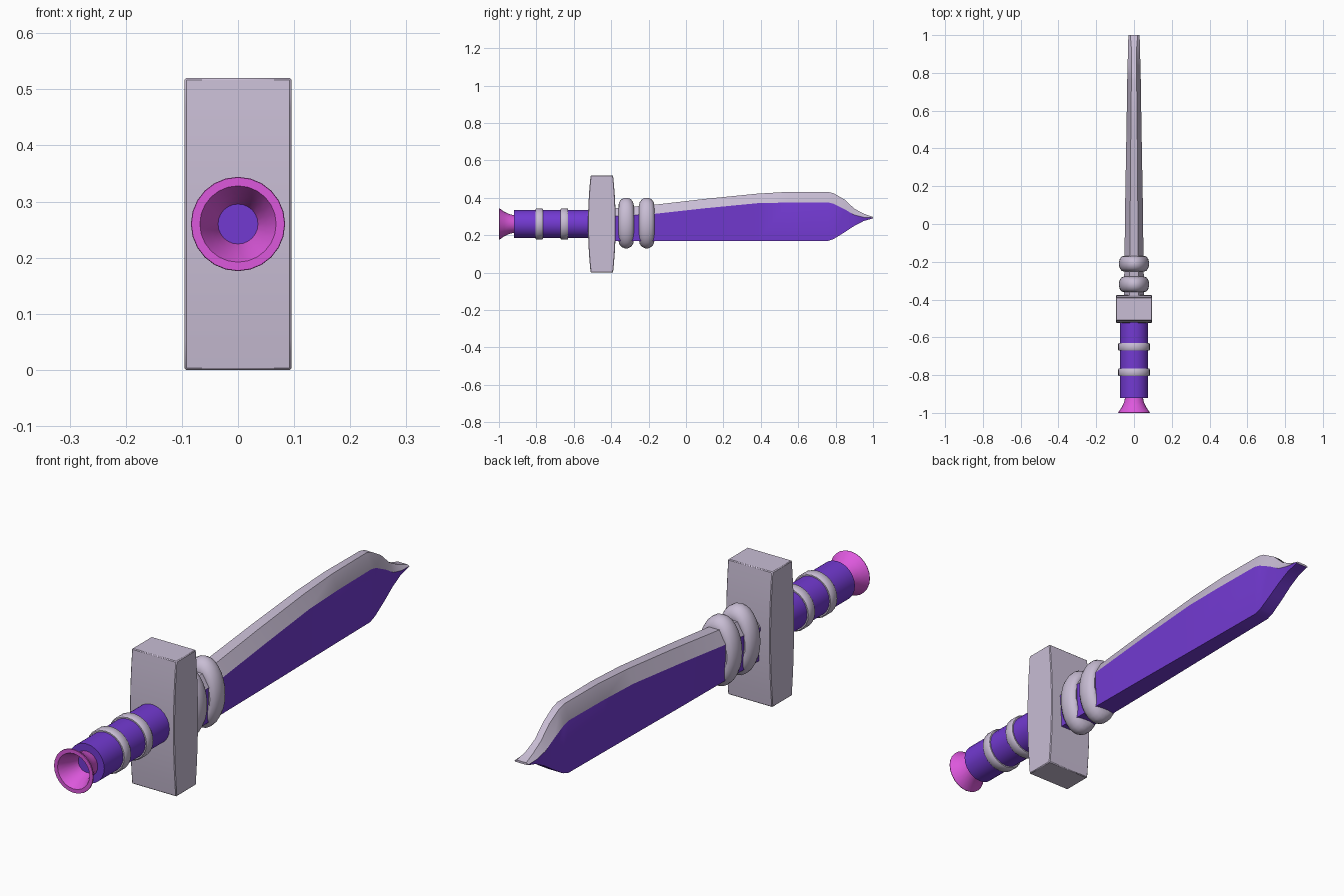
import bpy, bmesh, math

if "Cube" in bpy.data.objects:
    bpy.data.objects.remove(bpy.data.objects["Cube"])

AXIS_Z = 0.26  # height of the sword's long axis


def material(name, rgb):
    m = bpy.data.materials.new(name)
    m.diffuse_color = (*rgb, 1)
    m.use_nodes = True
    m.node_tree.nodes["Principled BSDF"].inputs["Base Color"].default_value = m.diffuse_color
    return m


GREY = material("pale lilac grey", (0.58, 0.51, 0.66))
PURPLE = material("purple", (0.17, 0.042, 0.64))
PINK = material("pink", (0.72, 0.098, 0.72))


def finish(name, bm, mats, angle=30):
    bmesh.ops.recalc_face_normals(bm, faces=bm.faces[:])
    mesh = bpy.data.meshes.new(name)
    bm.to_mesh(mesh)
    bm.free()
    for m in mats:
        mesh.materials.append(m)
    ob = bpy.data.objects.new(name, mesh)
    bpy.context.collection.objects.link(ob)
    bpy.ops.object.select_all(action='DESELECT')
    ob.select_set(True)
    bpy.context.view_layer.objects.active = ob
    bpy.ops.object.shade_smooth_by_angle(angle=math.radians(angle))
    return ob


def lathe(name, profile, mat, sides=24, closed=False, caps=False, sx=1.0, z=AXIS_Z):
    """Turn a (y, radius) profile around the long axis."""
    bm = bmesh.new()
    rings = []
    for y, r in profile:
        rings.append([bm.verts.new((sx * r * math.sin(2 * math.pi * i / sides), y,
                                    z + r * math.cos(2 * math.pi * i / sides)))
                      for i in range(sides)])
    pairs = list(zip(rings, rings[1:]))
    if closed:
        pairs.append((rings[-1], rings[0]))
    for a, b in pairs:
        for i in range(sides):
            j = (i + 1) % sides
            bm.faces.new((a[i], a[j], b[j], b[i]))
    if caps:
        bm.faces.new(rings[0])
        bm.faces.new(rings[-1])
    return finish(name, bm, [mat], 40)


# grip with two bands
lathe("grip", [(-0.92, 0.075), (-0.45, 0.075)], PURPLE, caps=True)
for i, y in enumerate((-0.785, -0.65)):
    lathe(f"grip_band_{i + 1}",
          [(y - 0.02, 0.07), (y - 0.02, 0.080), (y - 0.015, 0.084),
           (y + 0.015, 0.084), (y + 0.02, 0.080), (y + 0.02, 0.07)], GREY, closed=True)

# hollow flared pommel
lathe("pommel", [(-0.915, 0.046), (-0.945, 0.053), (-0.972, 0.066), (-0.997, 0.084),
                 (-1.0, 0.083), (-1.0, 0.068), (-0.965, 0.050), (-0.915, 0.034)],
      PINK, closed=True)

# guard: tall block with gently bowed front and back
bm = bmesh.new()
N = 10
side = []
for s in (-1, 1):
    for i in range(N + 1):
        t = s * (2 * i / N - 1)
        half = 0.06 + 0.014 * (1 - t * t)
        side.append((-0.45 + s * half, 0.26 + 0.26 * t))
left = [bm.verts.new((-0.095, y, z)) for y, z in side]
right = [bm.verts.new((0.095, y, z)) for y, z in side]
bm.faces.new(left)
bm.faces.new(right)
for i in range(len(side)):
    j = (i + 1) % len(side)
    bm.faces.new((left[i], left[j], right[j], right[i]))
guard = finish("guard", bm, [GREY])
bev = guard.modifiers.new("edge", 'BEVEL')
bev.width = 0.003
bev.segments = 1
bev.limit_method = 'ANGLE'

# two oval collars round the blade root
for i, y in enumerate((-0.32, -0.21)):
    tube = [(y + 0.041 * math.cos(a), 0.095 + 0.041 * math.sin(a))
            for a in (2 * math.pi * k / 14 for k in range(14))]
    lathe(f"collar_{i + 1}", tube, GREY, sides=28, closed=True, sx=0.59, z=0.265)

# blade stations: y, bottom z, colour edge z, top z, edge half width, spine half width
stations = [
    (-0.42, 0.170, 0.300, 0.340, 0.054, 0.024),
    (-0.16, 0.170, 0.315, 0.364, 0.050, 0.022),
    (0.10, 0.170, 0.344, 0.394, 0.047, 0.020),
    (0.38, 0.170, 0.371, 0.422, 0.042, 0.018),
    (0.55, 0.170, 0.375, 0.432, 0.039, 0.016),
    (0.76, 0.170, 0.375, 0.432, 0.036, 0.014),
    (0.79, 0.180, 0.368, 0.424, 0.035, 0.014),
    (0.85, 0.217, 0.338, 0.389, 0.034, 0.013),
    (0.90, 0.250, 0.308, 0.342, 0.032, 0.013),
    (0.95, 0.276, 0.296, 0.315, 0.031, 0.015),
    (1.00, 0.290, 0.293, 0.298, 0.030, 0.020),
]
bm = bmesh.new()
sections = []
for y, zb, zm, zt, w, t in stations:
    b = w * 0.85
    pts = [(-b, zb), (b, zb), (w, zm), (t, zt), (-t, zt), (-w, zm)]
    sections.append([bm.verts.new((x, y, z)) for x, z in pts])
for a, b in zip(sections, sections[1:]):
    for i in range(6):
        j = (i + 1) % 6
        f = bm.faces.new((a[i], a[j], b[j], b[i]))
        f.material_index = 1 if i in (2, 3, 4) else 0  # grey spine above the edge
bm.faces.new(sections[0])
bm.faces.new(sections[-1]).material_index = 1
finish("blade", bm, [PURPLE, GREY], 25)
